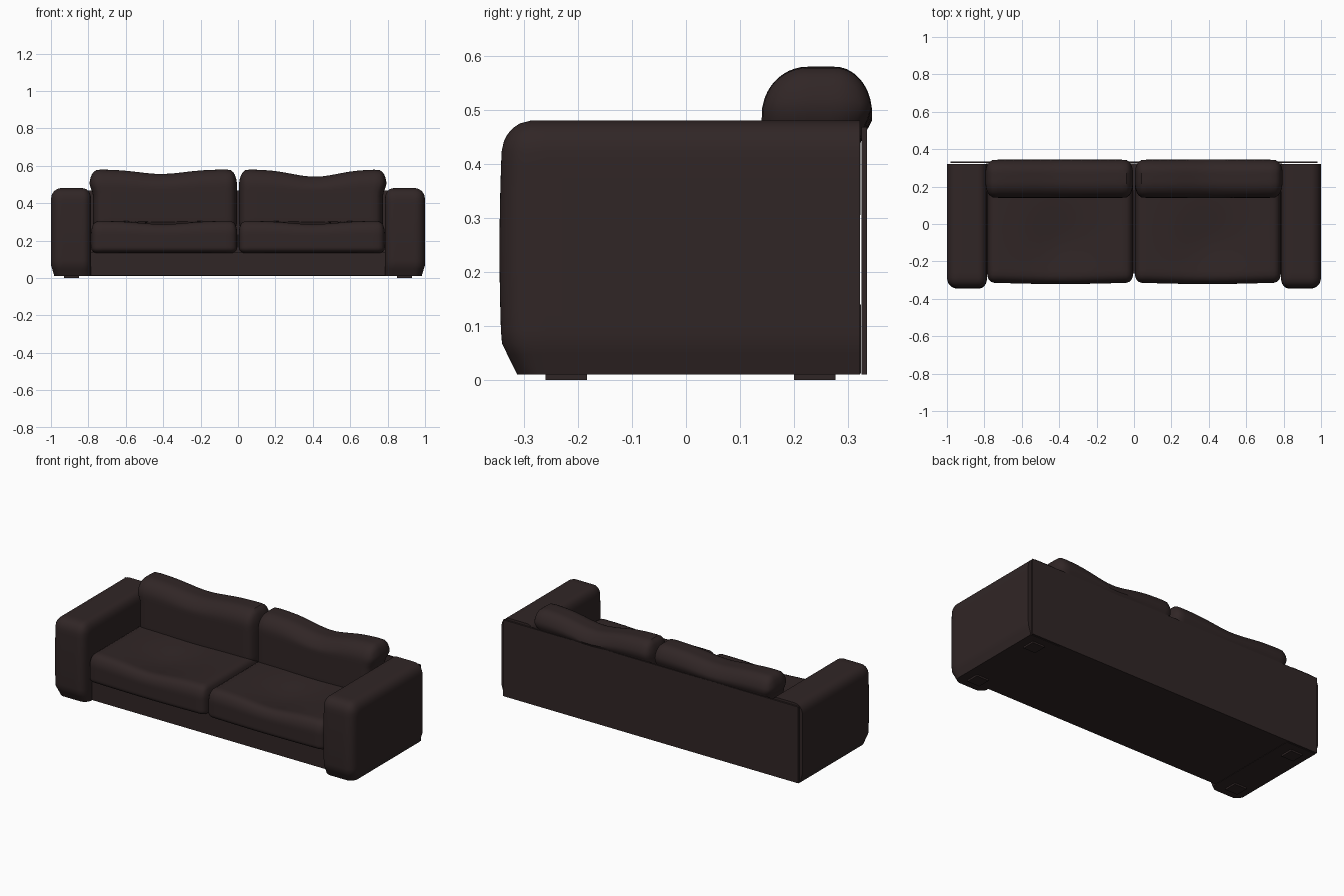
import bpy, bmesh, math
from mathutils import Vector

if "Cube" in bpy.data.objects:
    bpy.data.objects.remove(bpy.data.objects["Cube"])

leather = bpy.data.materials.new("dark brown leather")
leather.diffuse_color = (0.030, 0.019, 0.019, 1)
leather.use_nodes = True
leather.node_tree.nodes["Principled BSDF"].inputs["Base Color"].default_value = leather.diffuse_color


def smoothstep(a, b, v):
    t = min(1, max(0, (v - a) / (b - a)))
    return t * t * (3 - 2 * t)


def finish(name, bm):
    bmesh.ops.recalc_face_normals(bm, faces=bm.faces)
    me = bpy.data.meshes.new(name)
    bm.to_mesh(me)
    bm.free()
    ob = bpy.data.objects.new(name, me)
    bpy.context.collection.objects.link(ob)
    me.materials.append(leather)
    bpy.ops.object.select_all(action='DESELECT')
    ob.select_set(True)
    bpy.context.view_layer.objects.active = ob
    bpy.ops.object.shade_smooth_by_angle(angle=math.radians(35))
    return ob


def box(name, lo, hi):
    bm = bmesh.new()
    bmesh.ops.create_cube(bm, size=1)
    for v in bm.verts:
        v.co = Vector([lo[i] + (v.co[i] + 0.5) * (hi[i] - lo[i]) for i in range(3)])
    return finish(name, bm)


def soft_box(name, lo, hi, r_lo, r_hi, deform, cuts=21):
    """Box with its own rounding radius on each of the six sides, then deformed."""
    bm = bmesh.new()
    bmesh.ops.create_cube(bm, size=2)
    bmesh.ops.subdivide_edges(bm, edges=bm.edges[:], cuts=cuts, use_grid_fill=True)
    for v in bm.verts:
        core, d, r = [0] * 3, [0] * 3, [0] * 3
        for i in range(3):
            u = math.sin(v.co[i] * math.pi / 2)          # crowd loops to the edges
            p = lo[i] + (u + 1) / 2 * (hi[i] - lo[i])
            core[i] = min(max(p, lo[i] + r_lo[i]), hi[i] - r_hi[i])
            r[i] = r_lo[i] if p < core[i] else r_hi[i]
            d[i] = (p - core[i]) / r[i] if r[i] > 0 else 0
        length = math.sqrt(sum(c * c for c in d))
        f = max(abs(c) for c in d) / length if length > 1e-9 else 0
        v.co = Vector(deform(*[core[i] + r[i] * d[i] * f for i in range(3)]))
    return finish(name, bm)


def mirror_x(ob):
    ob.modifiers.new("Mirror", 'MIRROR').use_axis = (True, False, False)


# arms: round top and front, tapered foot edge, flat back
def arm_shape(x, y, z):
    t = max(0, 1 - (z - 0.01) / 0.06)
    y += 0.027 * t * (1 - smoothstep(-0.34, -0.24, y))
    x -= 0.018 * t * smoothstep(0.93, 1.0, x)
    y -= 0.006 * math.sin(math.pi * z / 0.48) * (1 - smoothstep(-0.34, -0.2, y))
    return x, y, z


mirror_x(soft_box("arms", (0.785, -0.339, 0.01), (1.0, 0.322, 0.48),
                  (0.045, 0.055, 0), (0.055, 0, 0.06), arm_shape))

# base and back panel
box("base", (-0.79, -0.265, 0.012), (0.79, 0.324, 0.14))
box("back_panel", (-0.98, 0.325, 0.01), (0.98, 0.335, 0.468))

# feet
for name, y0 in (("front_feet", -0.26), ("back_feet", 0.2)):
    mirror_x(box(name, (0.85, y0, 0), (0.93, y0 + 0.077, 0.014)))


# cushions, one seat and one back on each side
for side, label, dip in ((-1, "left", 0.024), (1, "right", 0.039)):
    def seat_shape(x, y, z):
        top = smoothstep(0.16, 0.3, z)
        z -= 0.030 * top * math.exp(-((x - 0.4) / 0.17) ** 2 - ((y + 0.12) / 0.2) ** 2)
        # front face bulges forward in the middle of its width
        y -= 0.008 * (1 - smoothstep(-0.31, -0.15, y)) * math.sin(math.pi * min(1, max(0, x / 0.785)))
        return side * x, y, z

    def back_shape(x, y, z):
        up = smoothstep(0.44, 0.51, z)
        y = 0.14 + (y - 0.14) * (0.89 + 0.11 * up)       # fits inside the panel below
        x += 0.02 * up * smoothstep(0.6, 0.78, x)        # spills over the arm above
        z -= dip * smoothstep(0.42, 0.56, z) * math.exp(-((x - 0.41) / 0.17) ** 2)
        return side * x, y, z

    soft_box(label + "_seat_cushion", (0.004, -0.313, 0.132), (0.785, 0.22, 0.305),
             (0.035, 0.05, 0.03), (0.035, 0.03, 0.07), seat_shape)
    soft_box(label + "_back_cushion", (0.005, 0.14, 0.25), (0.775, 0.345, 0.58),
             (0.045, 0.085, 0.05), (0.045, 0.07, 0.09), back_shape)
